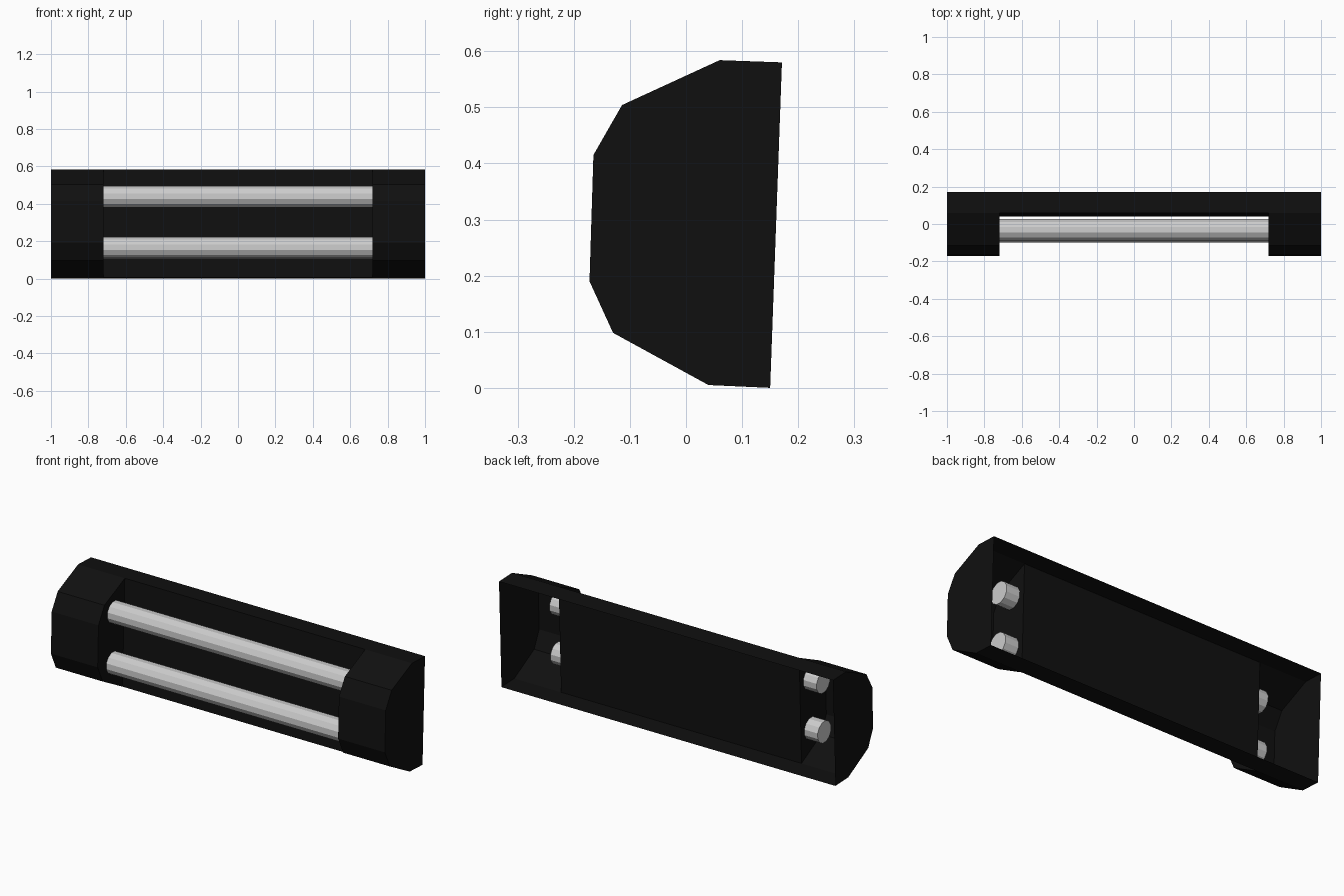
import bpy, bmesh, math

if "Cube" in bpy.data.objects:
    bpy.data.objects.remove(bpy.data.objects["Cube"])

# Tilted side profile (y, z), from the bottom back edge round the front to the top back edge
PROFILE = [(0.15, 0.0), (0.04, 0.005), (-0.13, 0.098), (-0.172, 0.19),
           (-0.165, 0.415), (-0.114, 0.504), (0.06, 0.584), (0.171, 0.58)]
FLANGES = [PROFILE[0], PROFILE[1], PROFILE[6], PROFILE[7]]
END, INNER = 1.0, 0.72
TILT = math.radians(2)

black = bpy.data.materials.new("black_housing")
black.diffuse_color = (0.005, 0.005, 0.005, 1)
black.use_nodes = True
black.node_tree.nodes["Principled BSDF"].inputs["Base Color"].default_value = black.diffuse_color


def strip(bm, outline, x0, x1):
    """Sweep an open outline from x0 to x1."""
    rows = [[bm.verts.new((x, y, z)) for y, z in outline] for x in (x0, x1)]
    for i in range(len(outline) - 1):
        bm.faces.new((rows[0][i], rows[0][i + 1], rows[1][i + 1], rows[1][i]))


def wall(bm, outline, x):
    bm.faces.new([bm.verts.new((x, y, z)) for y, z in outline])


# Housing: thin shell, open at the back, with two hollow end caps
bm = bmesh.new()
strip(bm, FLANGES, -INNER, INNER)
for s in (-1, 1):
    strip(bm, PROFILE, s * INNER, s * END)
    wall(bm, PROFILE, s * END)
    wall(bm, PROFILE[1:7], s * INNER)
bmesh.ops.remove_doubles(bm, verts=bm.verts, dist=1e-4)
bmesh.ops.recalc_face_normals(bm, faces=bm.faces)
mesh = bpy.data.meshes.new("housing")
bm.to_mesh(mesh)
bm.free()
mesh.materials.append(black)
bpy.context.collection.objects.link(bpy.data.objects.new("housing", mesh))

# Light tubes: twelve-sided, poking through the inner cap walls
for name, y, z in (("lower_tube", -0.041, 0.166), ("upper_tube", -0.032, 0.438)):
    bpy.ops.mesh.primitive_cylinder_add(vertices=12, radius=0.059, depth=1.6)
    tube = bpy.context.object
    tube.name = name
    tube.rotation_euler = (TILT + math.radians(15), math.radians(90), 0)
    tube.rotation_euler = (math.radians(15) - TILT, 0, 0)
    # turn the cylinder onto the x axis in its mesh, so the object only spins about x
    for v in tube.data.vertices:
        v.co = (v.co.z, v.co.y, -v.co.x)
    tube.location = (0, y, z)
